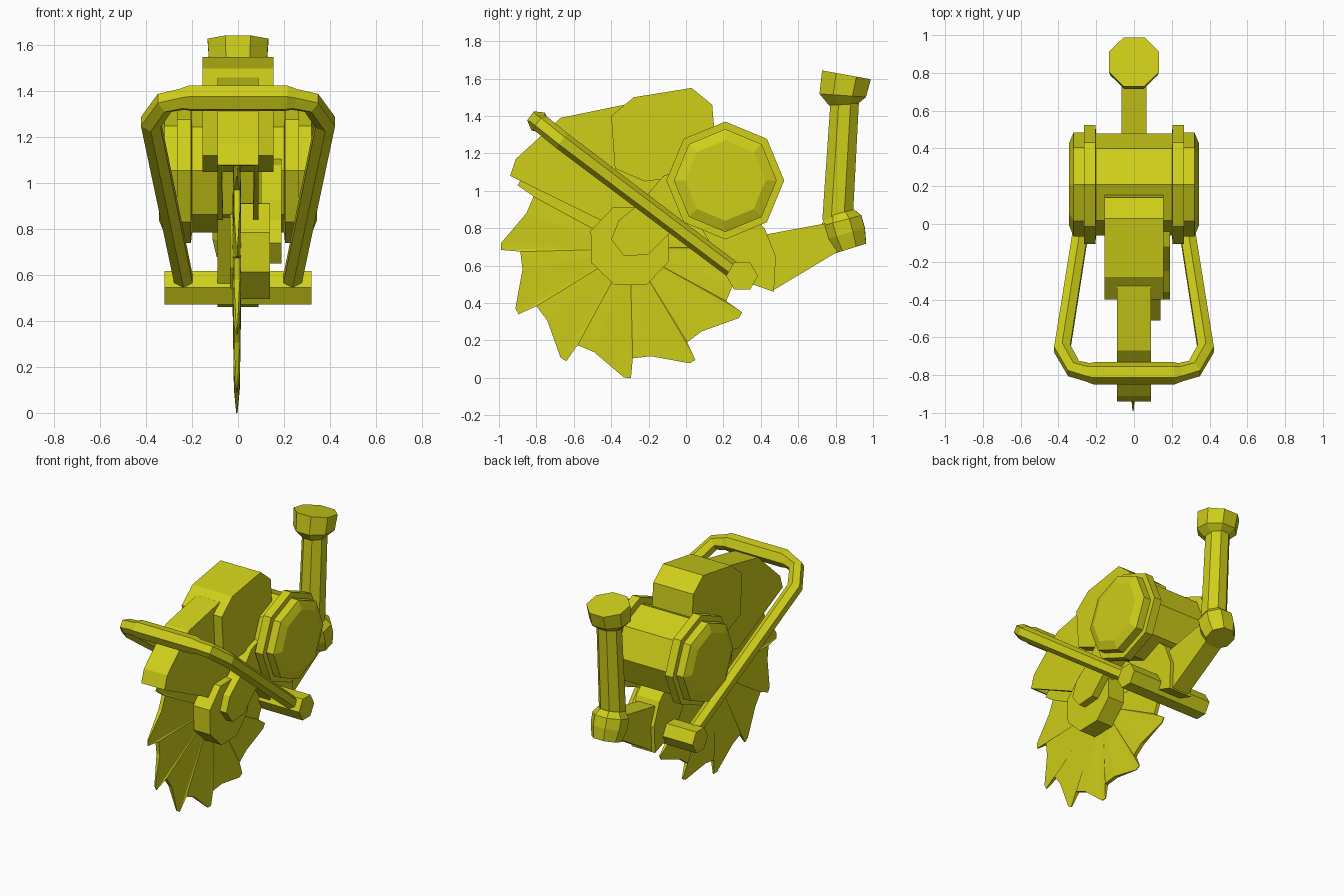
import bpy, bmesh, math
from mathutils import Vector

if "Cube" in bpy.data.objects:
    bpy.data.objects.remove(bpy.data.objects["Cube"])

mat = bpy.data.materials.new("yellow")
mat.diffuse_color = (0.62, 0.62, 0.01, 1)
mat.use_nodes = True
mat.node_tree.nodes["Principled BSDF"].inputs["Base Color"].default_value = mat.diffuse_color


def finish(name, bm):
    bmesh.ops.recalc_face_normals(bm, faces=bm.faces)
    me = bpy.data.meshes.new(name)
    bm.to_mesh(me)
    bm.free()
    me.materials.append(mat)
    ob = bpy.data.objects.new(name, me)
    bpy.context.collection.objects.link(ob)
    return ob


def prism(name, pts, x0, x1, open_edges=()):
    """Extrude a (y, z) profile along x; listed profile edges stay open."""
    bm = bmesh.new()
    a, b = [[bm.verts.new((x, y, z)) for y, z in pts] for x in (x0, x1)]
    bm.faces.new(a)
    bm.faces.new(b[::-1])
    n = len(pts)
    for i in range(n):
        if i not in open_edges:
            j = (i + 1) % n
            bm.faces.new((a[i], a[j], b[j], b[i]))
    return finish(name, bm)


def sweep(name, path, sides, ref):
    """Loft polygons along a path of (x, y, z, radius); first corner points to ref."""
    bm = bmesh.new()
    p = [Vector(q[:3]) for q in path]
    rings = []
    for i, q in enumerate(path):
        t = (p[min(i + 1, len(p) - 1)] - p[i]).normalized() + (p[i] - p[max(i - 1, 0)]).normalized()
        t.normalize()
        u = Vector(ref)
        u = (u - t * u.dot(t)).normalized()
        v = t.cross(u)
        rings.append([bm.verts.new(p[i] + q[3] * (u * math.cos(k * math.tau / sides)
                      + v * math.sin(k * math.tau / sides))) for k in range(sides)])
    for a, b in zip(rings, rings[1:]):
        for k in range(sides):
            j = (k + 1) % sides
            bm.faces.new((a[k], a[j], b[j], b[k]))
    bm.faces.new(rings[0])
    bm.faces.new(rings[-1])
    return finish(name, bm)


# Saw blade: 12 hooked teeth, thin at the tips
bm = bmesh.new()
cy, cz = -0.3, 0.69
hubs = [bm.verts.new((s * 0.022 - 0.005, cy, cz)) for s in (-1, 1)]
rim = []
for k in range(12):
    for deg, r, th in ((1.5, .586, .013), (11, .585, .013), (27.5, .69, .003), (30.5, .69, .003)):
        a = math.radians(deg + 30 * k)
        rim.append([bm.verts.new((s * th - 0.005, cy + r * math.cos(a), cz + r * math.sin(a)))
                    for s in (-1, 1)])
for a, b in zip(rim, rim[1:] + rim[:1]):
    bm.faces.new((a[0], b[0], b[1], a[1]))
    for s in (0, 1):
        bm.faces.new((hubs[s], a[s], b[s]))
finish("saw_blade", bm)

# Blade hub and link arm
sweep("blade_hub", [(-.035, -.3, .705, .17), (.01, -.3, .705, .225), (.14, -.3, .705, .225)],
      8, (0, math.cos(1.2), math.sin(1.2)))
prism("link_arm", [(-.4, .74), (-.33, .65), (-.2, .66), (-.08, .78), (.2, .95),
                   (.1, 1.15), (-.12, 1.08), (-.25, .93), (-.36, .84)], .1, .19)

# Hollow blade guard, open underneath
guard = prism("blade_guard", [(-.94, 1.08), (-.91, 1.17), (-.67, 1.39), (-.33, 1.46), (0, 1.4),
                              (.02, .95), (-.15, .93), (-.45, .84)], -.09, .09, (5, 6, 7))
sol = guard.modifiers.new("wall", 'SOLIDIFY')
sol.thickness = 0.025
sol.offset = -1

# Upper housing and lower body
prism("upper_housing", [(-.4, 1.4), (-.28, 1.5), (.03, 1.55), (.14, 1.46), (.17, 1.1),
                        (-.22, 1.05), (-.38, 1.12)], -.155, .155)
prism("lower_body", [(.05, .85), (.24, .54), (.47, .46), (.48, .65), (.42, .8), (.2, 1.0)], -.09, .09)

# Motor drum with two flanges and tapered ends
half = [(.2, .27), (.205, .315), (.265, .315), (.265, .275), (.32, .275), (.345, .215), (.345, .19), (.33, .18)]
prof = [(-x, r) for x, r in reversed(half)] + half
sweep("motor", [(x, .21, 1.055, r) for x, r in prof], 8, (0, 0, 1))

# Cross bar and looped front handle
sweep("cross_bar", [(-.32, .3, .545, .085), (.32, .3, .545, .085)], 6, (0, 1, 0))
side = [(.235, .26, .57, .046), (.38, -.66, 1.265, .05), (.32, -.765, 1.35, .05),
        (.245, -.785, 1.365, .05), (.21, -.79, 1.37, .06)]
sweep("front_handle", side + [(-x, y, z, r) for x, y, z, r in reversed(side)], 6, (0, .6, .8))

# Rear arm, joint and upright grip
prism("rear_arm", [(.42, .765), (.77, .83), (.82, .68), (.47, .47)], -.065, .065)
sweep("grip_joint", [(0, .875, .69, .1), (0, .85, .77, .12), (0, .83, .84, .12), (0, .82, .88, .088)],
      8, (.38, .92, 0))
sweep("rear_grip", [(0, .81, .84, .088), (0, .85, 1.5, .082)], 8, (.38, .92, 0))
sweep("grip_cap", [(0, .84, 1.46, .082), (0, .838, 1.51, .135), (0, .858, 1.62, .143)], 8, (.38, .92, 0))
